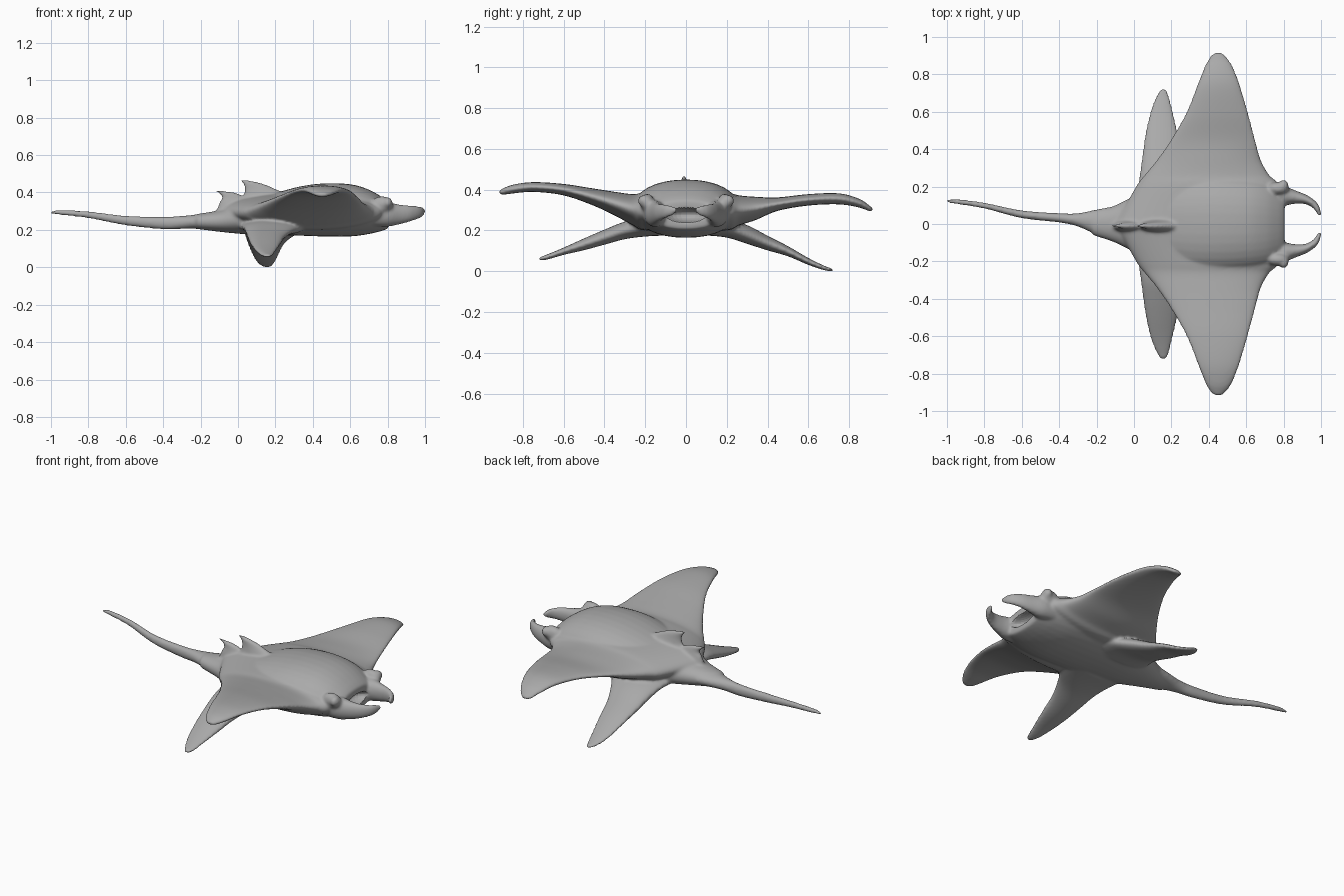
import bpy, bmesh, math
from mathutils import Vector

if "Cube" in bpy.data.objects:
    bpy.data.objects.remove(bpy.data.objects["Cube"])

X, Y, Z = Vector((1, 0, 0)), Vector((0, 1, 0)), Vector((0, 0, 1))
skin = bpy.data.materials.new("grey skin")
skin.diffuse_color = (0.4, 0.4, 0.4, 1)
skin.use_nodes = True
skin.node_tree.nodes["Principled BSDF"].inputs["Base Color"].default_value = skin.diffuse_color
parts = []


def spline(rows, steps):
    """Catmull-Rom through rows of numbers."""
    out = []
    for i in range(len(rows) - 1):
        p = [rows[max(0, min(len(rows) - 1, i + k))] for k in (-1, 0, 1, 2)]
        for s in range(steps):
            t = s / steps
            out.append([b + 0.5 * t * (c - a + t * (2*a - 5*b + 4*c - d + t * (3*(b - c) + d - a)))
                        for a, b, c, d in zip(*p)])
    return out + [list(rows[-1])]


def loft(name, rows, a=None, b=None, sides=32, steps=5, power=2.0):
    """Closed skin through rows (x, y, z, radius a, radius b); no axes = follow the path."""
    rows = spline(rows, steps)
    bm = bmesh.new()
    rings = []
    for i, (x, y, z, ra, rb) in enumerate(rows):
        u, v = a, b
        if a is None:
            t = Vector(rows[min(i + 1, len(rows) - 1)][:3]) - Vector(rows[max(i - 1, 0)][:3])
            u = t.cross(Z).normalized()
            v = u.cross(t).normalized()
        ring = []
        for k in range(sides):
            c, s = math.cos(math.tau * k / sides), math.sin(math.tau * k / sides)
            c, s = [math.copysign(abs(w) ** (2 / power), w) for w in (c, s)]
            ring.append(bm.verts.new(Vector((x, y, z)) + u * (max(ra, .004) * c) + v * (max(rb, .004) * s)))
        rings.append(ring)
    for r, q in zip(rings, rings[1:]):
        for k in range(sides):
            bm.faces.new((r[k], r[(k + 1) % sides], q[(k + 1) % sides], q[k]))
    bm.faces.new(rings[0])
    bm.faces.new(rings[-1])
    return finish(name, bm)


def finish(name, bm):
    bmesh.ops.recalc_face_normals(bm, faces=bm.faces)
    me = bpy.data.meshes.new(name)
    bm.to_mesh(me)
    bm.free()
    ob = bpy.data.objects.new(name, me)
    bpy.context.collection.objects.link(ob)
    me.materials.append(skin)
    parts.append(ob)
    return ob


def ball(name, loc, size):
    bm = bmesh.new()
    bmesh.ops.create_uvsphere(bm, u_segments=24, v_segments=14, radius=1)
    for v in bm.verts:
        v.co = Vector([l + c * s for l, c, s in zip(loc, v.co, size)])
    return finish(name, bm)


# Body: x, half width, top, bottom
body = [(-.22, .06, .285, .205), (-.1, .10, .305, .19), (0, .15, .335, .18), (.12, .2, .37, .172),
        (.3, .25, .425, .17), (.45, .26, .448, .165), (.6, .25, .444, .165), (.7, .23, .415, .178),
        (.77, .195, .375, .195), (.805, .17, .345, .208)]
loft("body", [(x, 0, (t + b) / 2, w, (t - b) / 2) for x, w, t, b in body], Y, Z, power=2.15)

# Whip tail
loft("tail", [(-.08, 0, .247, .10, .055), (-.2, .01, .245, .068, .04), (-.3, .022, .24, .036, .035),
              (-.4, .033, .237, .025, .034), (-.6, .052, .25, .021, .026), (-.8, .098, .281, .016, .019),
              (-.95, .12, .293, .014, .013), (-1.0, .122, .293, .008, .008)], Y, Z)

# Wings: |y|, trailing x, leading x, then top and bottom on each side
wing = [(0, -.1, .78, .40, .20, .40, .20), (.2, .01, .775, .385, .2, .385, .2),
        (.26, .055, .725, .378, .225, .372, .225), (.34, .12, .68, .388, .268, .365, .25),
        (.45, .195, .65, .405, .32, .362, .296), (.6, .28, .61, .428, .372, .378, .322),
        (.75, .34, .565, .437, .389, .382, .328), (.85, .38, .525, .424, .381, .355, .312),
        (.9, .41, .49, .405, .375, .322, .294), (.918, .435, .465, .395, .38, .307, .294)]
# Rear fins: |y|, back x, front x, centre z and half thickness on each side
fin = [(.1, .0, .40, .22, .045, .22, .045), (.2, .02, .36, .215, .045, .21, .045),
       (.3, .035, .30, .20, .043, .18, .046), (.4, .048, .255, .167, .037, .138, .036),
       (.5, .063, .232, .132, .029, .098, .025), (.6, .085, .21, .098, .018, .048, .017),
       (.68, .115, .19, .070, .013, .015, .011), (.72, .14, .175, .06, .009, .006, .007)]
for s, side in ((-1, "right"), (1, "left")):
    o = 0 if s < 0 else 2
    loft(side + "_wing", [(( r[1] + r[2]) / 2, s * r[0], (r[3 + o] + r[4 + o]) / 2, (r[2] - r[1]) / 2,
                           (r[3 + o] - r[4 + o]) / 2) for r in wing], X, Z, 48)
    loft(side + "_rear_fin", [((r[1] + r[2]) / 2, s * r[0], r[3 + o], (r[2] - r[1]) / 2, r[4 + o])
                              for r in fin], X, Z)
    # Curled head lobe and eye
    loft(side + "_head_lobe", [(.72, s * .16, .28, .05, .06), (.80, s * .15, .282, .052, .065),
                               (.86, s * .143, .283, .036, .054), (.92, s * .13, .288, .024, .043),
                               (.965, s * .102, .294, .018, .034), (.985, s * .07, .298, .013, .025),
                               (.994, s * .045, .30, .008, .012)])
    ball(side + "_eye", (.80, s * .205, .345), (.026, .032, .03))
    ball(side + "_brow", (.77, s * .19, .335), (.06, .035, .045))

# Two swept dorsal fins: back x, front x, z, half thickness
for name, y, rows in (
        ("front_dorsal_fin", -.01, [(0, .27, .34, .04), (.03, .25, .39, .032), (.035, .2, .42, .022),
                                    (.025, .125, .45, .014), (.002, .04, .468, .008)]),
        ("rear_dorsal_fin", -.01, [(-.12, .02, .29, .036), (-.1, .03, .345, .028),
                                     (-.085, .035, .375, .02), (-.105, -.01, .398, .013),
                                     (-.13, -.09, .41, .008)])):
    loft(name, [((a + b) / 2, y, z, (b - a) / 2, w) for a, b, z, w in rows], X, Y)

# Mouth hollow
mouth = ball("mouth_cutter", (.815, 0, .275), (.075, .10, .036))
parts.remove(mouth)
mouth.hide_render = True
mouth.hide_viewport = True

# Fuse everything into one smooth skin
bpy.ops.object.select_all(action='DESELECT')
for ob in parts:
    ob.select_set(True)
ray = parts[0]
bpy.context.view_layer.objects.active = ray
bpy.ops.object.join()
ray.name = "ray_body"
m = ray.modifiers.new("fuse", 'REMESH')
m.mode, m.voxel_size, m.use_smooth_shade = 'VOXEL', .008, True
m = ray.modifiers.new("mouth", 'BOOLEAN')
m.operation, m.object, m.solver = 'DIFFERENCE', mouth, 'EXACT'
m = ray.modifiers.new("blend", 'SMOOTH')
m.factor, m.iterations = .5, 10
for p in ray.data.polygons:
    p.use_smooth = True
